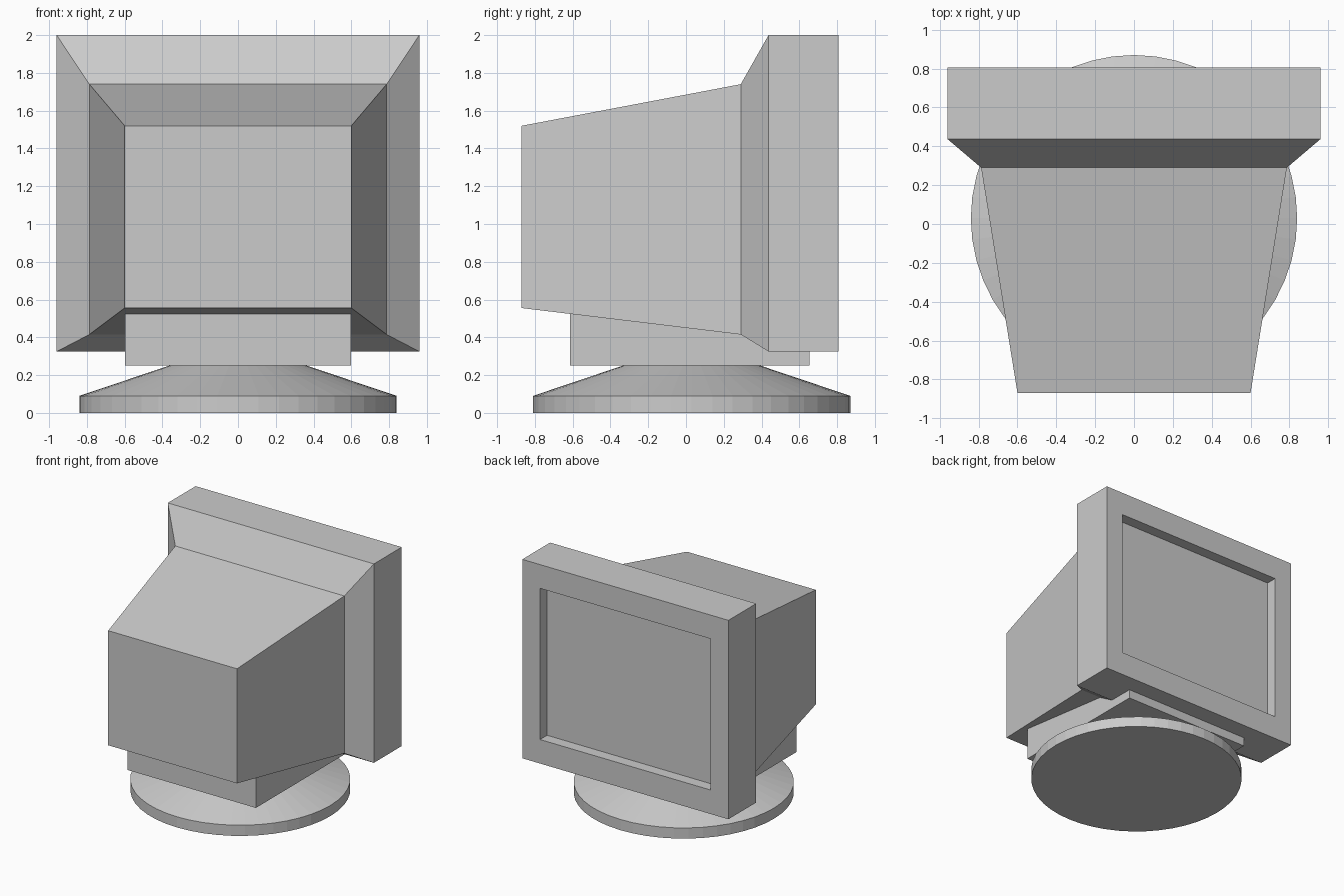
import bpy, bmesh
from math import cos, sin, tau

if "Cube" in bpy.data.objects:
    bpy.data.objects.remove(bpy.data.objects["Cube"])


def loft(name, rings, inset=None):
    """Skin a list of point rings, cap both ends; optional inset ring on the last cap."""
    bm = bmesh.new()
    loops = [[bm.verts.new(p) for p in ring] for ring in rings]
    n = len(loops[0])
    for a, b in zip(loops, loops[1:]):
        for i in range(n):
            j = (i + 1) % n
            bm.faces.new((a[i], a[j], b[j], b[i]))
    bm.faces.new(loops[0][::-1])
    bm.faces.new(loops[-1])
    bmesh.ops.recalc_face_normals(bm, faces=bm.faces[:])
    mesh = bpy.data.meshes.new(name)
    bm.to_mesh(mesh)
    bm.free()
    obj = bpy.data.objects.new(name, mesh)
    bpy.context.collection.objects.link(obj)
    return obj


def rect(y, half_x, z0, z1):
    """Upright rectangle at depth y."""
    return [(-half_x, y, z0), (half_x, y, z0), (half_x, y, z1), (-half_x, y, z1)]


def circle(z, r, y=0.03, n=48):
    """Level circle at height z."""
    return [(r * cos(tau * i / n), y + r * sin(tau * i / n), z) for i in range(n)]


# Tapered tube housing, flared bezel and recessed screen in one shell
loft("monitor_housing", [
    rect(-0.87, 0.60, 0.555, 1.52),
    rect(0.29, 0.787, 0.415, 1.74),
    rect(0.437, 0.96, 0.325, 2.0),
    rect(0.807, 0.96, 0.325, 2.0),
    rect(0.807, 0.795, 0.527, 1.80),
    rect(0.713, 0.795, 0.527, 1.80),
])

# Block under the housing
loft("neck_block", [
    rect(-0.615, 0.597, 0.25, 0.524),
    rect(0.655, 0.597, 0.25, 0.524),
])

# Round foot with a conical top
loft("swivel_base", [
    circle(0.0, 0.84),
    circle(0.09, 0.84),
    circle(0.255, 0.35),
])
